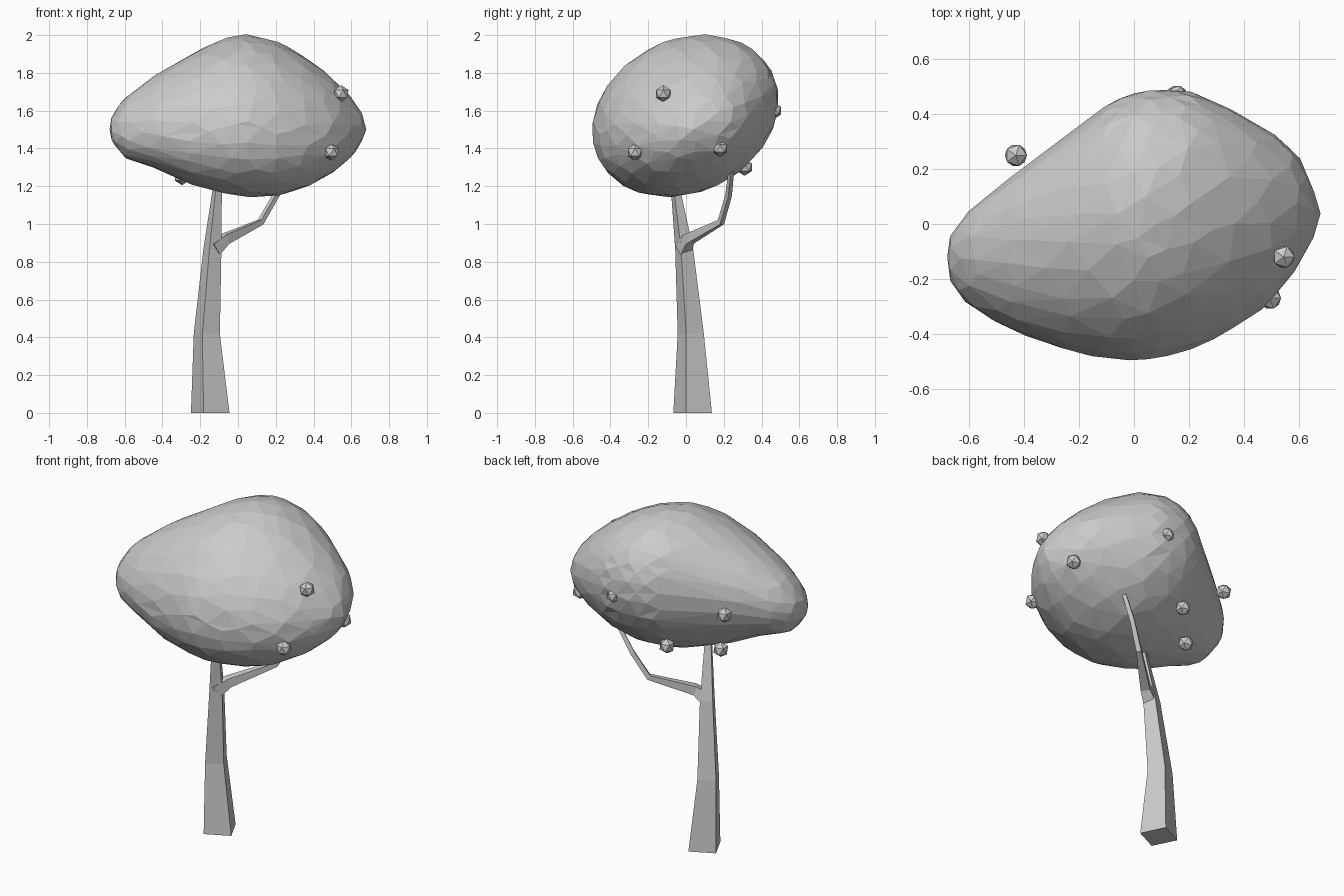
import bpy, bmesh, math
from mathutils import Vector

cube = bpy.data.objects.get("Cube")
if cube:
    bpy.data.objects.remove(cube, do_unlink=True)


def make_material(name, colour):
    mat = bpy.data.materials.new(name)
    mat.use_nodes = True
    mat.diffuse_color = colour
    mat.node_tree.nodes["Principled BSDF"].inputs["Base Color"].default_value = colour
    return mat


grey = make_material("plain grey", (0.6, 0.6, 0.6, 1))


def add_object(name, bm):
    bmesh.ops.recalc_face_normals(bm, faces=bm.faces)
    mesh = bpy.data.meshes.new(name)
    bm.to_mesh(mesh)
    bm.free()
    mesh.materials.append(grey)
    obj = bpy.data.objects.new(name, mesh)
    bpy.context.collection.objects.link(obj)
    return obj


def square_limb(name, path, heading, phase):
    """Four-sided tapering limb; path holds (centre, corner radius)."""
    bm = bmesh.new()
    rings = []
    centres = [Vector(p) for p, r in path]
    for i, (point, radius) in enumerate(path):
        if i == 0 and phase == 0:
            along = Vector((0, 0, 1))
        else:
            along = centres[min(i + 1, len(path) - 1)] - centres[max(i - 1, 0)]
            along.normalize()
        side = Vector((math.cos(heading), math.sin(heading), 0))
        side = (side - along * side.dot(along)).normalized()
        up = along.cross(side)
        ring = []
        for k in range(4):
            a = phase + k * math.pi / 2
            offset = side * math.cos(a) + up * math.sin(a)
            ring.append(bm.verts.new(centres[i] + offset * radius))
        rings.append(ring)
    for low, high in zip(rings, rings[1:]):
        for k in range(4):
            n = (k + 1) % 4
            bm.faces.new((low[k], low[n], high[n], high[k]))
    bm.faces.new(rings[0])
    bm.faces.new(rings[-1])
    return add_object(name, bm)


# Trunk: leans and tapers up into the crown
square_limb("trunk", [
    ((-0.147, 0.035, 0), 0.108),
    ((-0.165, 0.025, 0.42), 0.073),
    ((-0.135, -0.01, 0.87), 0.05),
    ((-0.11, -0.055, 1.18), 0.026),
    ((-0.1, -0.06, 1.3), 0.022),
], math.radians(-19), 0)

# Side branch: thick collar at the fork, then a bent arm
square_limb("branch", [
    ((-0.13, -0.015, 0.87), 0.05),
    ((-0.07, 0.015, 0.92), 0.037),
    ((0.12, 0.185, 1.01), 0.02),
    ((0.2, 0.225, 1.15), 0.018),
    ((0.27, 0.24, 1.28), 0.015),
], math.radians(133), math.pi / 4)

# Crown: sections along x as (x, top, bottom, back, front)
SECTIONS = [
    (-0.68, 1.5, 1.5, -0.12, -0.12),
    (-0.67, 1.57, 1.44, -0.04, -0.21),
    (-0.6, 1.67, 1.35, 0.05, -0.3),
    (-0.45, 1.78, 1.3, 0.17, -0.385),
    (-0.25, 1.9, 1.21, 0.32, -0.46),
    (-0.07, 1.985, 1.16, 0.455, -0.495),
    (0.05, 2.005, 1.143, 0.49, -0.497),
    (0.2, 1.97, 1.148, 0.485, -0.46),
    (0.35, 1.89, 1.19, 0.42, -0.39),
    (0.5, 1.775, 1.27, 0.335, -0.285),
    (0.6, 1.67, 1.35, 0.25, -0.15),
    (0.66, 1.58, 1.44, 0.11, -0.04),
    (0.678, 1.5, 1.5, 0.04, 0.04),
]
TILT = 0.2


def section_at(x):
    for a, b in zip(SECTIONS, SECTIONS[1:]):
        if x <= b[0]:
            t = max(0, (x - a[0]) / (b[0] - a[0]))
            return [p + (q - p) * t for p, q in zip(a[1:], b[1:])]
    return SECTIONS[-1][1:]


bm = bmesh.new()
bmesh.ops.create_icosphere(bm, subdivisions=4, radius=1)
first, last = SECTIONS[0][0], SECTIONS[-1][0]
for v in bm.verts:
    u, c, s = v.co.normalized()
    ring = math.hypot(c, s) or 1
    c, s = c / ring, s / ring
    x = (first + last) / 2 + u * (last - first) / 2
    top, bottom, back, front = section_at(x)
    lift = s * math.sqrt(1 - TILT ** 2) + c * TILT
    v.co = (x, (back + front) / 2 + c * (back - front) / 2,
            (top + bottom) / 2 + lift * (top - bottom) / 2)
crown = add_object("crown", bm)
# Thin the mesh to irregular flat facets
thin = crown.modifiers.new("facets", "DECIMATE")
thin.ratio = 0.42

# Fruit: small faceted balls around the crown
FRUIT = [
    (0.545, -0.12, 1.69), (0.495, -0.27, 1.38), (0.58, 0.18, 1.4),
    (0.155, 0.465, 1.6), (-0.43, 0.25, 1.555), (-0.09, 0.31, 1.3),
    (-0.295, 0.09, 1.25),
]
for i, spot in enumerate(FRUIT):
    bm = bmesh.new()
    bmesh.ops.create_icosphere(bm, subdivisions=1, radius=0.045)
    bmesh.ops.translate(bm, verts=bm.verts, vec=spot)
    add_object(f"fruit_{i + 1}", bm)
